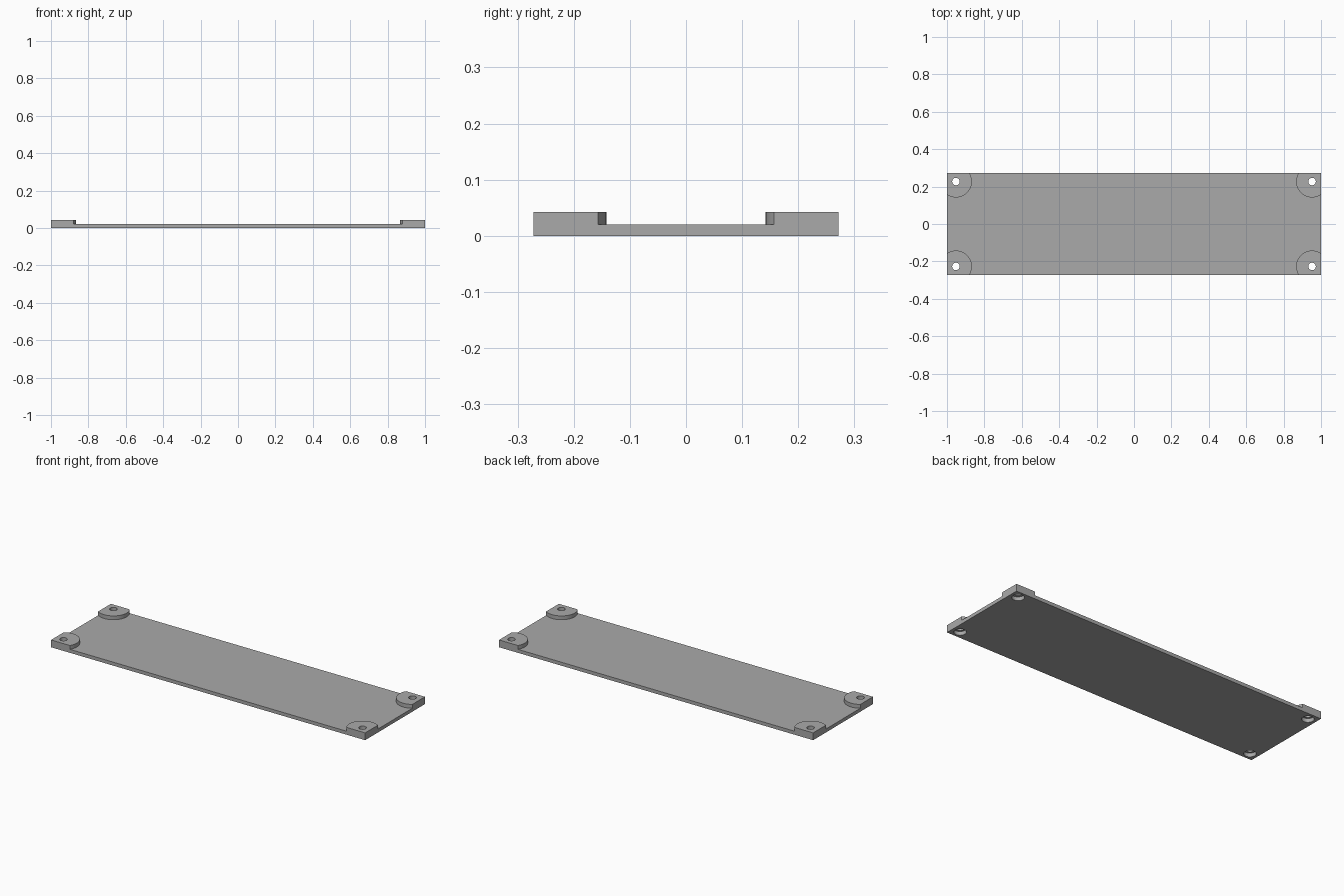
import bpy, bmesh, math

cube = bpy.data.objects.get("Cube")
if cube:
    bpy.data.objects.remove(cube, do_unlink=True)

HX, HY = 1.0, 0.272            # half length and half width
BASE, TOP = 0.02, 0.042        # plate and pad heights
CX, CY = 0.952, 0.227          # screw hole position
PAD_R, HOLE_R, SINK_R = 0.085, 0.02, 0.032

grey = bpy.data.materials.new("grey plastic")
grey.use_nodes = True
grey.diffuse_color = (0.4, 0.4, 0.4, 1)
grey.node_tree.nodes["Principled BSDF"].inputs["Base Color"].default_value = (0.4, 0.4, 0.4, 1)


def prism(name, outline, z0, z1):
    """Extrude a flat outline from z0 to z1."""
    bm = bmesh.new()
    face = bm.faces.new([bm.verts.new((x, y, z0)) for x, y in outline])
    top = bmesh.ops.extrude_face_region(bm, geom=[face])["geom"]
    bmesh.ops.translate(bm, vec=(0, 0, z1 - z0),
                        verts=[g for g in top if isinstance(g, bmesh.types.BMVert)])
    bmesh.ops.recalc_face_normals(bm, faces=bm.faces)
    mesh = bpy.data.meshes.new(name)
    bm.to_mesh(mesh)
    bm.free()
    mesh.materials.append(grey)
    obj = bpy.data.objects.new(name, mesh)
    bpy.context.collection.objects.link(obj)
    return obj


def circle(x, y, r, n=40):
    return [(x + r * math.cos(2 * math.pi * i / n),
             y + r * math.sin(2 * math.pi * i / n)) for i in range(n)]


def boolean(obj, other, operation):
    mod = obj.modifiers.new(other.name, "BOOLEAN")
    mod.operation, mod.object, mod.solver = operation, other, "EXACT"
    other.hide_render = True
    other.hide_set(True)


# Rounded pad outline: an arc inside the corner, closed at the corner itself
a0 = -math.acos((HX - CX) / PAD_R)
a1 = math.pi - math.asin((HY - CY) / PAD_R)
sweep = a1 - (a0 + 2 * math.pi)
arc = [(CX + PAD_R * math.cos(a0 + sweep * i / 32),
        CY + PAD_R * math.sin(a0 + sweep * i / 32)) for i in range(33)]
pad_outline = arc + [(HX, HY)]

plate = prism("base_plate", [(-HX, -HY), (HX, -HY), (HX, HY), (-HX, HY)], 0, BASE)
corners = [(sx, sy) for sx in (-1, 1) for sy in (-1, 1)]

# Corner pads fused to the plate
for sx, sy in corners:
    pad = prism("corner_pad", [(x * sx, y * sy) for x, y in pad_outline], 0, TOP)
    boolean(plate, pad, "UNION")

# Screw holes with a wider recess underneath
for sx, sy in corners:
    hole = prism("hole_cutter", circle(CX * sx, CY * sy, HOLE_R), -0.1, 0.1)
    recess = prism("recess_cutter", circle(CX * sx, CY * sy, SINK_R), -0.1, 0.022)
    boolean(plate, hole, "DIFFERENCE")
    boolean(plate, recess, "DIFFERENCE")

# Bake the cuts and drop the helpers
bpy.context.view_layer.update()
baked = bpy.data.meshes.new_from_object(
    plate.evaluated_get(bpy.context.evaluated_depsgraph_get()))
for mod in list(plate.modifiers):
    bpy.data.objects.remove(mod.object, do_unlink=True)
plate.modifiers.clear()
plate.data = baked
for obj in bpy.context.selected_objects:
    obj.select_set(False)
plate.select_set(True)
bpy.context.view_layer.objects.active = plate
bpy.ops.object.shade_smooth_by_angle(angle=math.radians(30))
